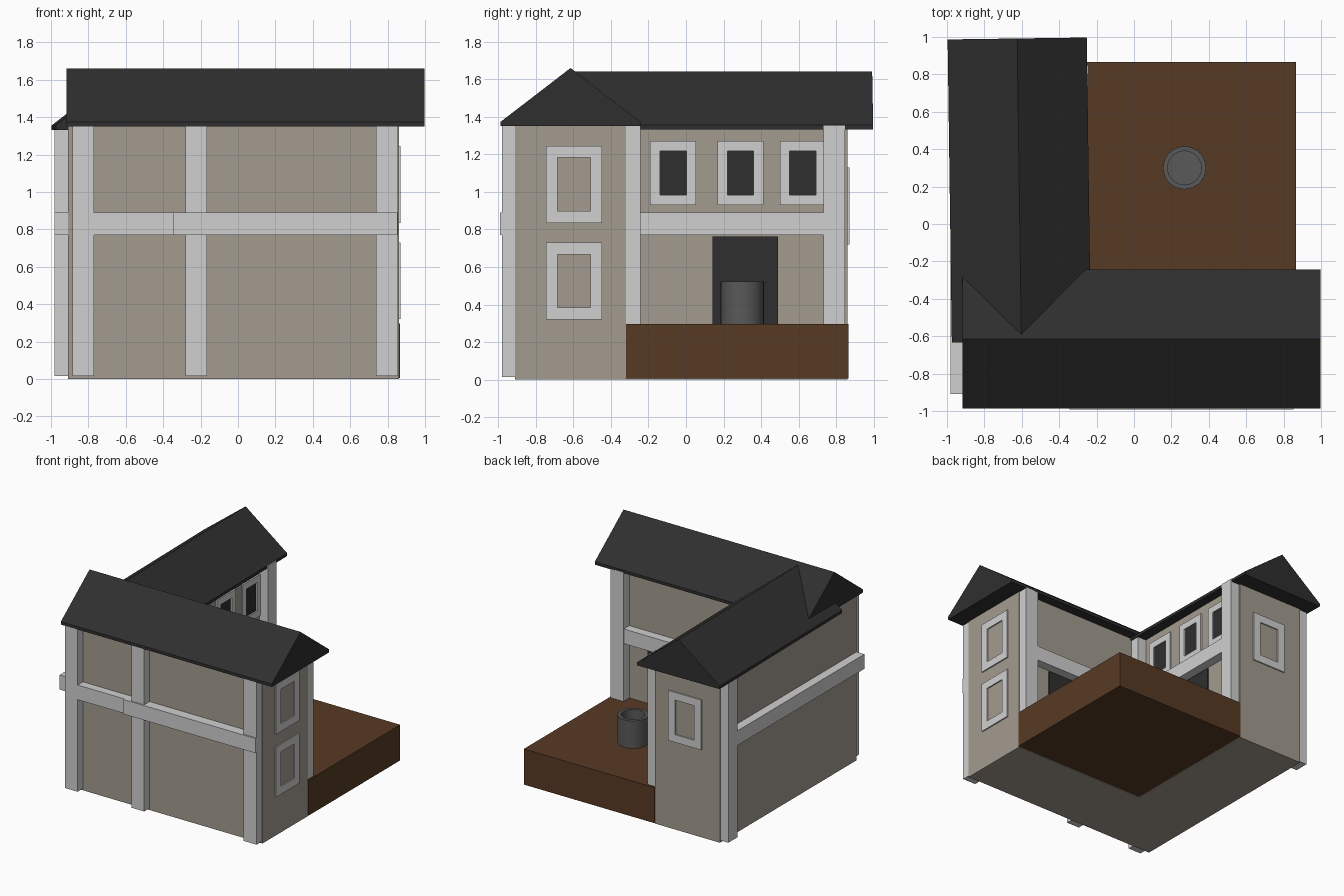
import bpy, bmesh, math
from mathutils import Matrix, Vector

if "Cube" in bpy.data.objects:
    bpy.data.objects.remove(bpy.data.objects["Cube"])


def material(name, rgb):
    m = bpy.data.materials.new(name)
    m.diffuse_color = (*rgb, 1)
    m.use_nodes = True
    m.node_tree.nodes["Principled BSDF"].inputs["Base Color"].default_value = m.diffuse_color
    return m


PLASTER = material("tan_plaster", (0.37, 0.33, 0.275))
TRIM = material("pale_stone", (0.63, 0.63, 0.63))
ROOF = material("dark_slate", (0.028, 0.028, 0.028))
GLASS = material("dark_opening", (0.028, 0.028, 0.028))
SOIL = material("brown_earth", (0.096, 0.042, 0.017))
IRON = material("grey_iron", (0.10, 0.10, 0.10))


def finish(name, bm, *mats):
    bmesh.ops.recalc_face_normals(bm, faces=bm.faces)
    me = bpy.data.meshes.new(name)
    bm.to_mesh(me)
    bm.free()
    for m in mats:
        me.materials.append(m)
    ob = bpy.data.objects.new(name, me)
    bpy.context.collection.objects.link(ob)
    return ob


def box(name, x, y, z, mat):
    bm = bmesh.new()
    size = (x[1] - x[0], y[1] - y[0], z[1] - z[0])
    mid = ((x[0] + x[1]) / 2, (y[0] + y[1]) / 2, (z[0] + z[1]) / 2)
    bmesh.ops.create_cube(bm, size=1, matrix=Matrix.Translation(mid) @ Matrix.Diagonal((*size, 1)))
    return finish(name, bm, mat)


def prism(name, points, offset, mat):
    bm = bmesh.new()
    face = bm.faces.new([bm.verts.new(p) for p in points])
    ext = bmesh.ops.extrude_face_region(bm, geom=[face], use_keep_orig=True)
    moved = [g for g in ext["geom"] if isinstance(g, bmesh.types.BMVert)]
    bmesh.ops.translate(bm, verts=moved, vec=Vector(offset))
    return finish(name, bm, mat)


def window(name, loc, w, h, border, turn):
    """Framed plate facing -y, turned about z; the pane is a sunken inset."""
    bm = bmesh.new()
    bmesh.ops.create_cube(bm, size=1, matrix=Matrix.Diagonal((w, 0.03, h, 1)))
    front = min(bm.faces, key=lambda f: f.calc_center_median().y)
    bmesh.ops.inset_region(bm, faces=[front], thickness=border, use_even_offset=True)
    ext = bmesh.ops.extrude_discrete_faces(bm, faces=[front])["faces"]
    bmesh.ops.translate(bm, verts=ext[0].verts, vec=(0, 0.011, 0))
    ext[0].material_index = 1
    ob = finish(name, bm, TRIM, GLASS)
    ob.location = loc
    ob.rotation_euler.z = math.radians(turn)


# L-shaped walls and raised yard
A, I, B, TOP = -0.91, -0.32, 0.86, 1.355
prism("walls", [(A, A, 0), (B, A, 0), (B, I, 0), (I, I, 0), (I, B, 0), (A, B, 0)], (0, 0, TOP), PLASTER)
box("yard", (I, 0.866), (I, 0.866), (0.005, 0.297), SOIL)

# Vertical posts: front, left back, courtyard
for i, x in enumerate([(-0.885, -0.77), (-0.28, -0.165), (0.738, 0.855)]):
    box(f"front_post_{i}", x, (-0.98, A), (0.015, TOP), TRIM)
box("left_back_post", (-0.98, A), (0.735, 0.85), (0.015, TOP), TRIM)
box("yard_right_post", (0.738, 0.855), (I, -0.243), (0.015, TOP), TRIM)
box("yard_back_post", (I, -0.243), (0.733, 0.848), (0.015, TOP), TRIM)
box("yard_corner_post", (I, -0.243), (I, -0.243), (0.015, TOP), TRIM)

# Horizontal beams
Z = (0.77, 0.89)
box("front_beam_left", (-0.88, -0.345), (-0.979, A), Z, TRIM)
box("front_beam_right", (-0.345, 0.852), (-0.992, A), Z, TRIM)
box("left_beam", (-0.982, A), (A, 0.74), Z, TRIM)
box("yard_beam_side", (I, -0.247), (-0.25, 0.735), Z, TRIM)
box("yard_beam_front", (-0.25, 0.74), (I, -0.247), Z, TRIM)

# Windows on the wing ends
window("end_window_low", (B - 0.005, -0.597, 0.525), 0.30, 0.41, 0.063, 90)
window("end_window_high", (B - 0.005, -0.597, 1.04), 0.30, 0.41, 0.063, 90)
window("back_window", (-0.597, B - 0.005, 0.925), 0.30, 0.41, 0.063, 180)

# Courtyard upper windows and doors
for i, y in enumerate((-0.068, 0.29, 0.622)):
    window(f"yard_window_{i}", (I - 0.003, y, 1.1), 0.245, 0.34, 0.053, 90)
box("yard_door_side", (I, I + 0.008), (0.14, 0.49), (0.297, 0.762), GLASS)
box("yard_door_front", (0.22, 0.57), (I, I + 0.008), (0.297, 0.762), GLASS)

# Two crossing gable roofs with thin eave edges
half = 0.372
profile = [(-half, 0), (half, 0), (half, 0.024), (0, 0.31), (-half, 0.024)]
prism("front_roof", [(-0.917, -0.615 + a, 1.35 + z) for a, z in profile], (1.915, 0, 0), ROOF)
side = prism("side_roof", [(a, 0, 1.332 + z) for a, z in profile], (0, 1.62, 0), ROOF)
side.location = (-0.602, -0.628, 0)
side.rotation_euler.z = math.radians(0.8)

# Open barrel in the yard: lathe of a cup profile
bm = bmesh.new()
cup = [(0, 0.297), (0.115, 0.297), (0.115, 0.523), (0.09, 0.523), (0.09, 0.35), (0, 0.35)]
vs = [bm.verts.new((r, 0, z)) for r, z in cup]
edges = [bm.edges.new(p) for p in zip(vs, vs[1:])]
bmesh.ops.spin(bm, geom=vs + edges, axis=(0, 0, 1), cent=(0, 0, 0), angle=2 * math.pi, steps=32)
bmesh.ops.remove_doubles(bm, verts=bm.verts, dist=0.0005)
barrel = finish("barrel", bm, IRON)
barrel.location = (0.27, 0.30, 0)
bpy.context.view_layer.objects.active = barrel
barrel.select_set(True)
bpy.ops.object.shade_smooth_by_angle()
